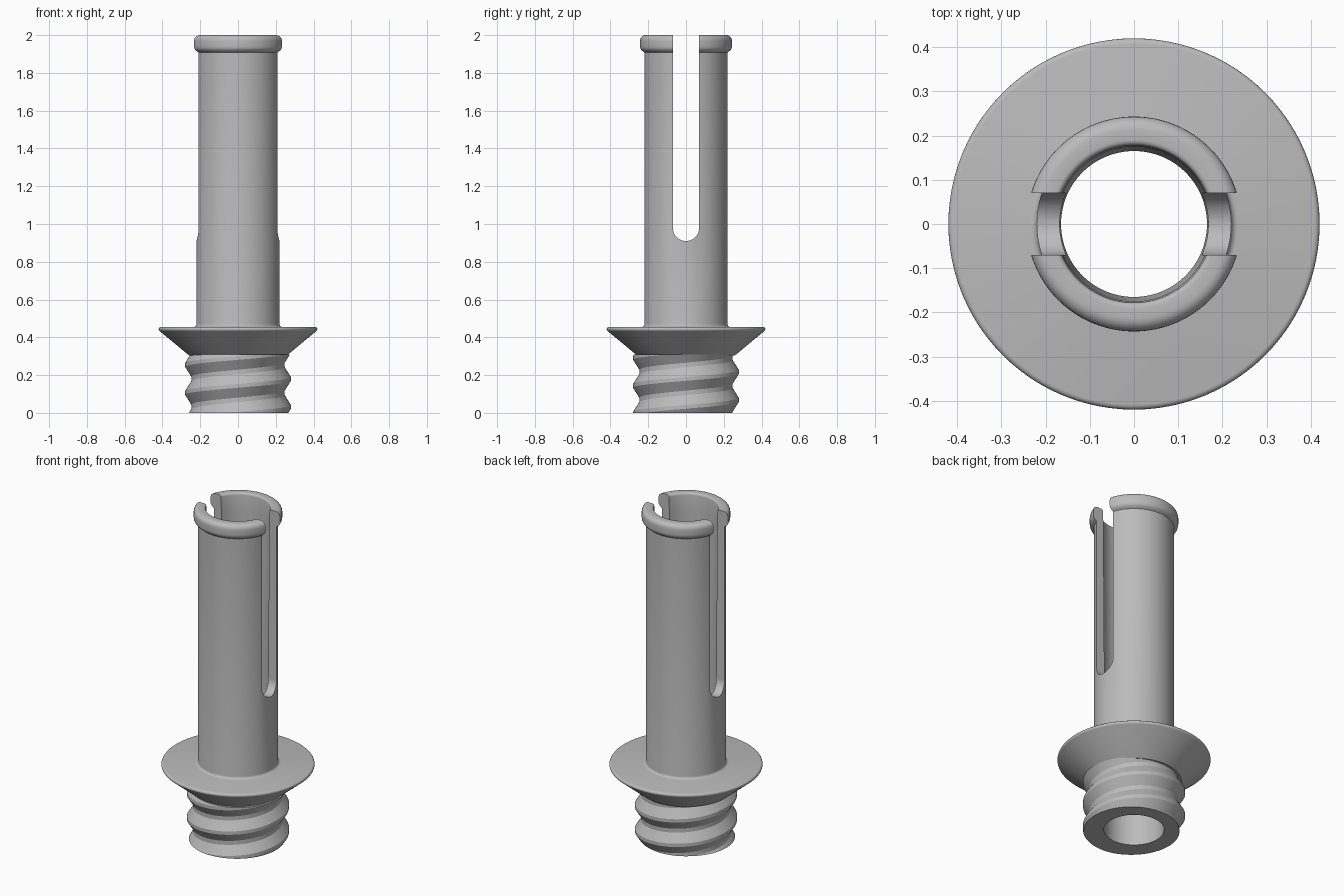
import bpy, bmesh
from math import sin, cos, pi, tau

if "Cube" in bpy.data.objects:
    bpy.data.objects.remove(bpy.data.objects["Cube"])

grey = bpy.data.materials.new("plain_grey")
grey.use_nodes = True
GREY = (0.5, 0.5, 0.5, 1)
grey.diffuse_color = GREY
grey.node_tree.nodes["Principled BSDF"].inputs["Base Color"].default_value = GREY

SEGS = 96


def finish(name, bm):
    bmesh.ops.remove_doubles(bm, verts=bm.verts, dist=0.0002)
    bmesh.ops.recalc_face_normals(bm, faces=bm.faces)
    mesh = bpy.data.meshes.new(name)
    bm.to_mesh(mesh)
    bm.free()
    mesh.materials.append(grey)
    ob = bpy.data.objects.new(name, mesh)
    bpy.context.collection.objects.link(ob)
    return ob


def skin(bm, columns, closed=False):
    """Join neighbouring columns of points with quads."""
    cols = [[bm.verts.new(p) for p in c] for c in columns]
    n = len(cols[0])
    for a, b in zip(cols, cols[1:]):
        for i in range(n if closed else n - 1):
            j = (i + 1) % n
            bm.faces.new((a[i], b[i], b[j], a[j]))


def select_only(ob):
    bpy.ops.object.select_all(action='DESELECT')
    ob.select_set(True)
    bpy.context.view_layer.objects.active = ob


def arc(r, z, rad, start, end, steps=6):
    """Points of a rounded corner in the lathe profile."""
    return [(r + rad * cos(start + (end - start) * i / steps),
             z + rad * sin(start + (end - start) * i / steps)) for i in range(steps + 1)]


# Hollow body: bore, rounded lip, tube, collar and threaded core in one lathe
profile = [(0.165, 0), (0.165, 0.45), (0.175, 1.9)]
profile += arc(0.19, 1.988, 0.012, pi, pi / 2, 4)
profile += arc(0.213, 1.97, 0.03, pi / 2, 0)
profile += arc(0.213, 1.94, 0.03, 0, -pi / 3, 4)
profile += [(0.22, 1.908)]
profile += arc(0.235, 0.47, 0.015, pi, 1.5 * pi, 4)
profile += arc(0.408, 0.443, 0.012, pi / 2, -pi / 3)
profile += [(0.26, 0.305), (0.24, 0.305), (0.24, 0)]
bm = bmesh.new()
skin(bm, [[(r * cos(a), r * sin(a), z) for r, z in profile]
          for a in (tau * s / SEGS for s in range(SEGS + 1))], closed=True)
body = finish("slotted_tube_with_collar", bm)

# Round-ended slot cut through both side walls
half = 0.07
outline = [(half, 2.2)] + arc(0, 0.98, half, 0, -pi, 20) + [(-half, 2.2)]
bm = bmesh.new()
face = bm.faces.new([bm.verts.new((-0.5, y, z)) for y, z in outline])
new = bmesh.ops.extrude_face_region(bm, geom=[face])["geom"]
bmesh.ops.translate(bm, vec=(1, 0, 0),
                    verts=[g for g in new if isinstance(g, bmesh.types.BMVert)])
cutter = finish("slot_cutter", bm)
cutter.hide_render = True
cut = body.modifiers.new("slot", 'BOOLEAN')
cut.operation = 'DIFFERENCE'
cut.solver = 'EXACT'
cut.object = cutter
select_only(body)
bpy.ops.object.modifier_apply(modifier=cut.name)
bpy.data.objects.remove(cutter)
bpy.ops.object.shade_smooth_by_angle(angle=0.6)

# Screw thread: a trapezoid ridge that climbs one pitch per turn
PITCH, TOP = 0.148, 0.31
RIDGE = [(0, 0.28), (0.02, 0.28), (0.072, 0.247), (0.096, 0.247), (PITCH, 0.28)]


def thread_radius(offset):
    t = offset % PITCH
    for (t0, r0), (t1, r1) in zip(RIDGE, RIDGE[1:]):
        if t <= t1:
            return r0 + (r1 - r0) * (t - t0) / (t1 - t0)
    return RIDGE[-1][1]


columns = []
for s in range(SEGS + 1):
    a = tau * s / SEGS
    lift = 0.022 + PITCH * s / SEGS
    col = [(0.24 * cos(a), 0.24 * sin(a), 0)]
    for turn in range(-2, 4):
        for t, _ in RIDGE[:-1]:
            z = min(max(lift + turn * PITCH + t, 0), TOP)
            r = thread_radius(z - lift + 1e-7)
            col.append((r * cos(a), r * sin(a), z))
    col.append((0.24 * cos(a), 0.24 * sin(a), TOP))
    columns.append(col)
bm = bmesh.new()
skin(bm, columns)
bmesh.ops.dissolve_degenerate(bm, dist=0.0001, edges=bm.edges)
thread = finish("screw_thread", bm)
select_only(thread)
bpy.ops.object.shade_smooth_by_angle(angle=0.4)
